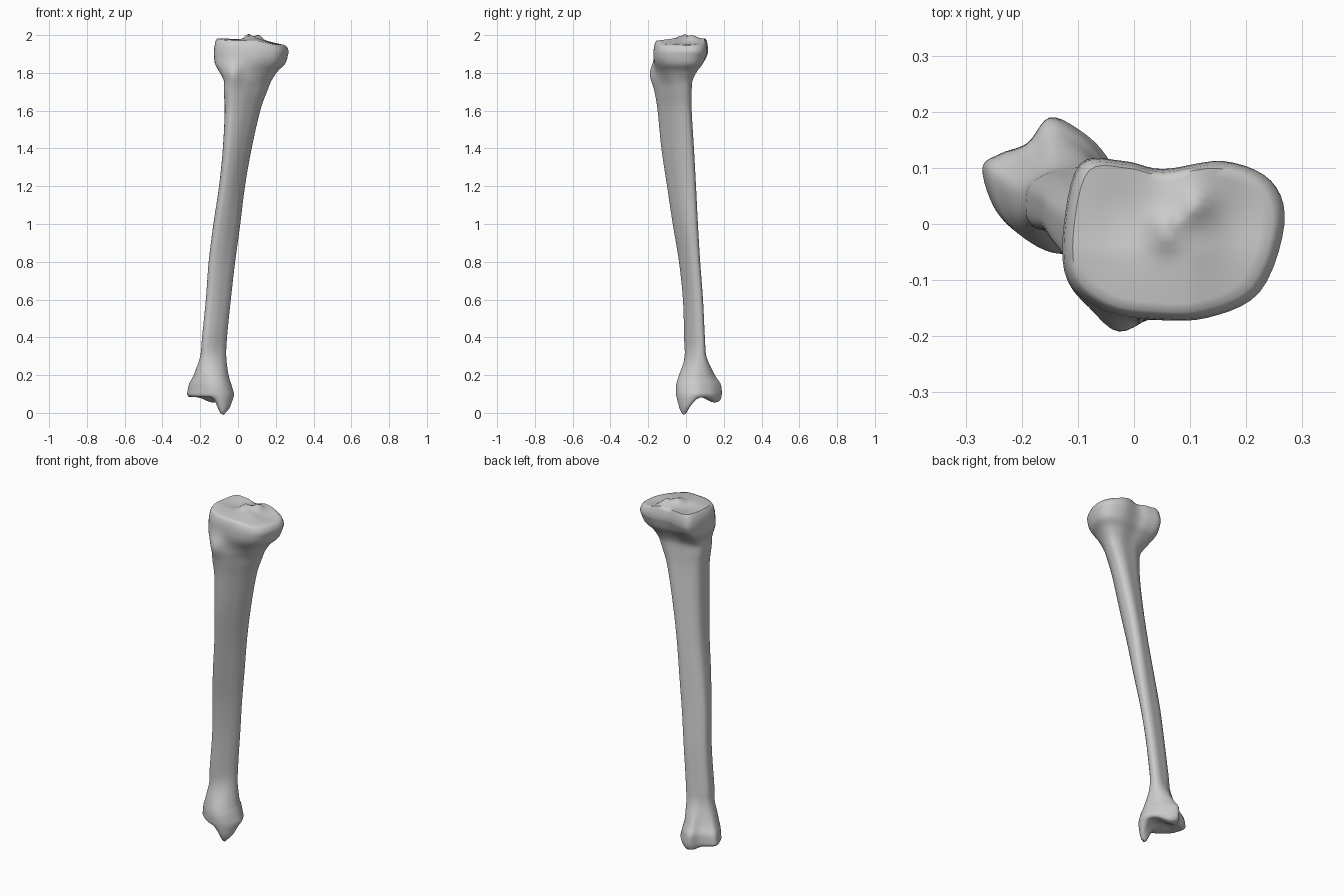
import bpy
import bmesh
from math import exp
from mathutils import Vector

default_cube = bpy.data.objects.get("Cube")
if default_cube:
    bpy.data.objects.remove(default_cube, do_unlink=True)

STEPS_AROUND = 5
STEPS_ALONG = 5

# Outlines, counter-clockwise from +x, fitted into each section's box
PLATEAU = [(1, .2), (.88, .75), (.45, 1), (-.1, .9), (-.45, 1), (-.85, .97),
           (-1, .2), (-.97, -.5), (-.65, -.88), (-.2, -1), (.3, -.98), (.78, -.65)]
SHAFT = [(1, .3), (.98, .8), (.6, 1), (0, .9), (-.5, .75), (-.9, .4),
         (-1, -.1), (-.95, -.7), (-.65, -1), (-.1, -.85), (.4, -.5), (.75, -.15)]
ANKLE = [(1, -.1), (.75, .45), (.4, .8), (-.04, 1), (-.36, .62), (-.75, .46),
         (-1, .25), (-.84, -.33), (-.5, -.72), (0, -1), (.5, -.97), (.85, -.65)]

# Sections: height, left edge, right edge, front edge, back edge
SECTIONS = [
    (.10, -.27, -.02, -.05, .19),
    (.15, -.26, -.035, -.05, .185),
    (.20, -.235, -.05, -.04, .155),
    (.30, -.20, -.063, -.01, .11),
    (.40, -.19, -.06, -.01, .10),
    (.60, -.17, -.04, -.016, .09),
    (.80, -.155, -.017, -.037, .075),
    (1.0, -.13, .01, -.07, .063),
    (1.2, -.10, .035, -.10, .053),
    (1.4, -.08, .07, -.13, .042),
    (1.6, -.07, .115, -.15, .03),
    (1.7, -.075, .15, -.165, .03),
    (1.76, -.075, .175, -.17, .035),
    (1.81, -.10, .21, -.17, .06),
    (1.85, -.12, .25, -.17, .09),
    (1.91, -.125, .268, -.17, .112),
]


def catmull(a, b, c, d, t):
    """Smooth curve from b to c."""
    return b + (c - a) * (t / 2) + (a * 2 - b * 5 + c * 4 - d) * (t * t / 2) \
        + (b * 3 - a - c * 3 + d) * (t ** 3 / 2)


def smooth_closed(points, steps):
    pts = [Vector(p) for p in points]
    n = len(pts)
    return [catmull(pts[i - 1], pts[i], pts[(i + 1) % n], pts[(i + 2) % n], k / steps)
            for i in range(n) for k in range(steps)]


def smooth_open(rows, steps):
    pts = [Vector(r) for r in rows]
    pts = [pts[0]] + pts + [pts[-1]]
    out = [catmull(*pts[i:i + 4], k / steps)
           for i in range(len(pts) - 3) for k in range(steps)]
    return out + [pts[-1]]


def ramp(value, low, high):
    t = min(1, max(0, (value - low) / (high - low)))
    return t * t * (3 - 2 * t)


def hill(x, y, cx, cy, rx, ry):
    return exp(-((x - cx) / rx) ** 2 - ((y - cy) / ry) ** 2)


def top_height(x, y):
    """Knee surface: two shallow dishes, the spines between, a sloping side."""
    z = 1.985 - .24 * max(0, x - .1) - .14 * max(0, -y - .05)
    z -= .015 * hill(x, y, -.02, .02, .07, .08)
    z -= .012 * hill(x, y, .18, 0, .05, .08)
    z += .025 * hill(x, y, .055, -.01, .025, .03)
    z += .02 * hill(x, y, .11, .03, .025, .03)
    return z - .015 * hill(x, y, .06, .11, .03, .04)


def bottom_height(x, y):
    """Ankle surface: a hollow with a long inner point and a back lip."""
    z = .085 - .09 * hill(x, y, -.085, -.012, .033, .035)
    z -= .045 * hill(x, y, -.045, .01, .03, .04)
    z -= .03 * hill(x, y, -.13, .15, .06, .05)
    return z + .012 * hill(x, y, -.16, .06, .04, .04)


plateau, shaft, ankle = (smooth_closed(s, STEPS_AROUND) for s in (PLATEAU, SHAFT, ANKLE))


def section_ring(row):
    z, left, right, front, back = row
    low, high = ramp(z, .38, .12), ramp(z, 1.72, 1.89)
    if z < 1:
        low = 1 - ramp(z, .12, .38)
    ring = []
    for p, s, a in zip(plateau, shaft, ankle):
        q = s.lerp(a, low) if z < 1 else s.lerp(p, high)
        x = (left + right) / 2 + q.x * (right - left) / 2
        y = (front + back) / 2 + q.y * (back - front) / 2
        # Front knob below the knee
        if y < (front + back) / 2:
            y -= .025 * hill(x, z, -.025, 1.8, .045, .06)
        ring.append(Vector((x, y, z)))
    return ring


def cap_rings(ring, height, edge):
    """Rings shrinking inward over a shaped end surface."""
    centre = sum(ring, Vector()) / len(ring)
    rings = []
    for scale, rounding in ((.985, .6), (.95, .2), (.9, 0), (.8, 0), (.7, 0), (.6, 0),
                            (.5, 0), (.4, 0), (.3, 0), (.2, 0), (.1, 0)):
        new = []
        for v in ring:
            p = centre.lerp(v, scale)
            z = height(p.x, p.y)
            p.z = z + (edge - z) * rounding
            new.append(p)
        rings.append(new)
    return rings


# Loft the whole bone from ankle surface to knee surface
body = [section_ring(r) for r in smooth_open(SECTIONS, STEPS_ALONG)]
bottom = cap_rings(body[0], bottom_height, body[0][0].z)
top = cap_rings(body[-1], top_height, body[-1][0].z)
rings = bottom[::-1] + body + top

bm = bmesh.new()
loops = [[bm.verts.new(v) for v in ring] for ring in rings]
count = len(loops[0])
for lower, upper in zip(loops, loops[1:]):
    for i in range(count):
        j = (i + 1) % count
        bm.faces.new((lower[i], lower[j], upper[j], upper[i]))
bm.faces.new(loops[0][::-1])
bm.faces.new(loops[-1])
bmesh.ops.recalc_face_normals(bm, faces=bm.faces)

mesh = bpy.data.meshes.new("shin_bone")
bm.to_mesh(mesh)
bm.free()
bone = bpy.data.objects.new("shin_bone", mesh)
bpy.context.collection.objects.link(bone)

# One plain bone grey
grey = bpy.data.materials.new("bone_grey")
grey.use_nodes = True
colour = (.6, .6, .6, 1)
grey.diffuse_color = colour
grey.node_tree.nodes["Principled BSDF"].inputs["Base Color"].default_value = colour
mesh.materials.append(grey)

bpy.ops.object.select_all(action='DESELECT')
bone.select_set(True)
bpy.context.view_layer.objects.active = bone
bpy.ops.object.shade_smooth_by_angle(angle=1)
